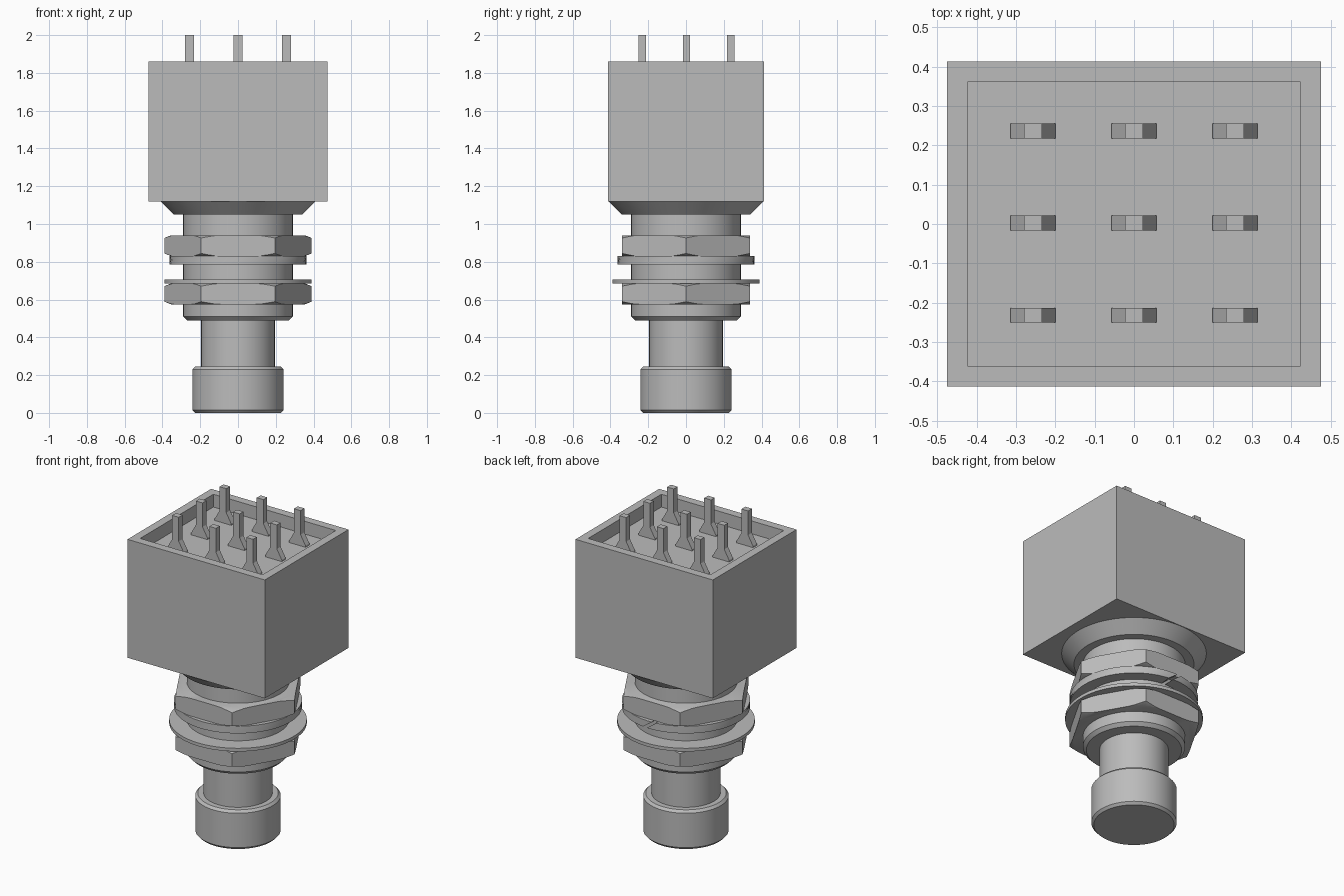
import bpy, bmesh
from math import sin, cos, pi, radians

old = bpy.data.objects.get("Cube")
if old:
    bpy.data.objects.remove(old, do_unlink=True)

SEG = 72
BARREL_R = 0.29

grey = bpy.data.materials.new("plain grey")
grey.use_nodes = True
colour = (0.5, 0.5, 0.5, 1)
grey.diffuse_color = colour
grey.node_tree.nodes["Principled BSDF"].inputs["Base Color"].default_value = colour


def finish(bm, name, angle=25):
    """Turn a bmesh into a named, shaded object."""
    bmesh.ops.remove_doubles(bm, verts=bm.verts, dist=1e-5)
    bmesh.ops.recalc_face_normals(bm, faces=bm.faces)
    mesh = bpy.data.meshes.new(name)
    bm.to_mesh(mesh)
    bm.free()
    mesh.materials.append(grey)
    obj = bpy.data.objects.new(name, mesh)
    bpy.context.collection.objects.link(obj)
    bpy.ops.object.select_all(action='DESELECT')
    obj.select_set(True)
    bpy.context.view_layer.objects.active = obj
    bpy.ops.object.shade_smooth_by_angle(angle=radians(angle))
    return obj


def bridge(bm, a, b, closed=True):
    count = len(a) if closed else len(a) - 1
    for i in range(count):
        j = (i + 1) % len(a)
        bm.faces.new((a[i], a[j], b[j], b[i]))


def lathe(name, profile):
    """Solid of revolution from (radius, z) points, capped at both ends."""
    bm = bmesh.new()
    rings = [[bm.verts.new((r * cos(2 * pi * i / SEG), r * sin(2 * pi * i / SEG), z))
              for i in range(SEG)] for r, z in profile]
    for a, b in zip(rings, rings[1:]):
        bridge(bm, a, b)
    bm.faces.new(rings[0])
    bm.faces.new(rings[-1])
    return finish(bm, name)


def hex_nut(name, z0, z1, apothem=0.338, face_r=0.355, slope=0.4):
    """Hexagonal nut whose corners are trimmed by a shallow cone."""
    bm = bmesh.new()
    rings = [[], [], [], []]
    for i in range(SEG):
        t = 2 * pi * i / SEG
        r = apothem / cos(t % (pi / 3) - pi / 6)
        flat = min(r, face_r)
        drop = (r - flat) * slope
        levels = ((flat, z0), (r, z0 + drop), (r, z1 - drop), (flat, z1))
        for ring, (rad, z) in zip(rings, levels):
            ring.append(bm.verts.new((rad * cos(t), rad * sin(t), z)))
    for a, b in zip(rings, rings[1:]):
        for i in range(SEG):
            j = (i + 1) % SEG
            # merge the points where no corner is trimmed
            quad = [a[i], a[j], b[j], b[i]]
            face = []
            for v in quad:
                if all((v.co - u.co).length > 1e-5 for u in face):
                    face.append(v)
            if len(face) > 2:
                bm.faces.new(face)
    bm.faces.new(rings[0])
    bm.faces.new(rings[-1])
    return finish(bm, name)


def split_washer(name, z0, z1, inner, outer, gap=0.08, slant=0.17):
    """Spring washer with a slanted cut at the back."""
    bm = bmesh.new()
    section = ((inner, z0, 0), (outer, z0, 0), (outer, z1, slant), (inner, z1, slant))
    start = pi / 2 + gap / 2 - slant / 2
    stations = []
    for i in range(SEG + 1):
        t = start + (2 * pi - gap) * i / SEG
        stations.append([bm.verts.new((r * cos(t + s), r * sin(t + s), z))
                         for r, z, s in section])
    for a, b in zip(stations, stations[1:]):
        bridge(bm, a, b)
    bm.faces.new(stations[0])
    bm.faces.new(stations[-1])
    return finish(bm, name)


def terminal(name, x, y):
    """Flat pin with a flared foot."""
    half = [(0.057, 1.78), (0.057, 1.79), (0.023, 1.85), (0.023, 2.0)]
    outline = half + [(-w, z) for w, z in reversed(half)]
    bm = bmesh.new()
    front, back = ([bm.verts.new((x + w, y + d, z)) for w, z in outline]
                   for d in (-0.019, 0.019))
    bridge(bm, front, back)
    bm.faces.new(front)
    bm.faces.new(back)
    return finish(bm, name, 5)


# housing with a recessed terminal face
bm = bmesh.new()
bmesh.ops.create_cube(bm, size=1)
for v in bm.verts:
    v.co = (v.co.x * 0.95, v.co.y * 0.826, 1.49 + v.co.z * 0.74)
top = max(bm.faces, key=lambda f: f.calc_center_median().z)
bmesh.ops.inset_region(bm, faces=[top], thickness=0.073)
floor = bmesh.ops.extrude_face_region(bm, geom=[top])["geom"]
bmesh.ops.translate(bm, vec=(0, 0, -0.08),
                    verts=[g for g in floor if isinstance(g, bmesh.types.BMVert)])
if top.is_valid:
    bm.faces.remove(top)
finish(bm, "housing", 5)

# terminals
for row, y in enumerate((-0.232, 0.003, 0.237)):
    for col, x in enumerate((-0.257, 0, 0.257)):
        terminal(f"terminal_{row + 1}_{col + 1}", x, y)

# barrel and collar
lathe("collar", [(0.34, 1.05), (0.41, 1.12)])
lathe("barrel", [(0.27, 0.49), (BARREL_R, 0.51), (BARREL_R, 1.06)])

# mounting hardware
hex_nut("upper_nut", 0.83, 0.94)
split_washer("lock_washer", 0.785, 0.83, BARREL_R - 0.005, 0.363)
lathe("flat_washer", [(0.39, 0.685), (0.39, 0.705)])
hex_nut("lower_nut", 0.575, 0.685)

# push button
lathe("plunger", [(0.195, 0.23), (0.195, 0.5)])
lathe("button_cap", [(0.228, 0), (0.242, 0.015), (0.242, 0.23), (0.228, 0.245)])
